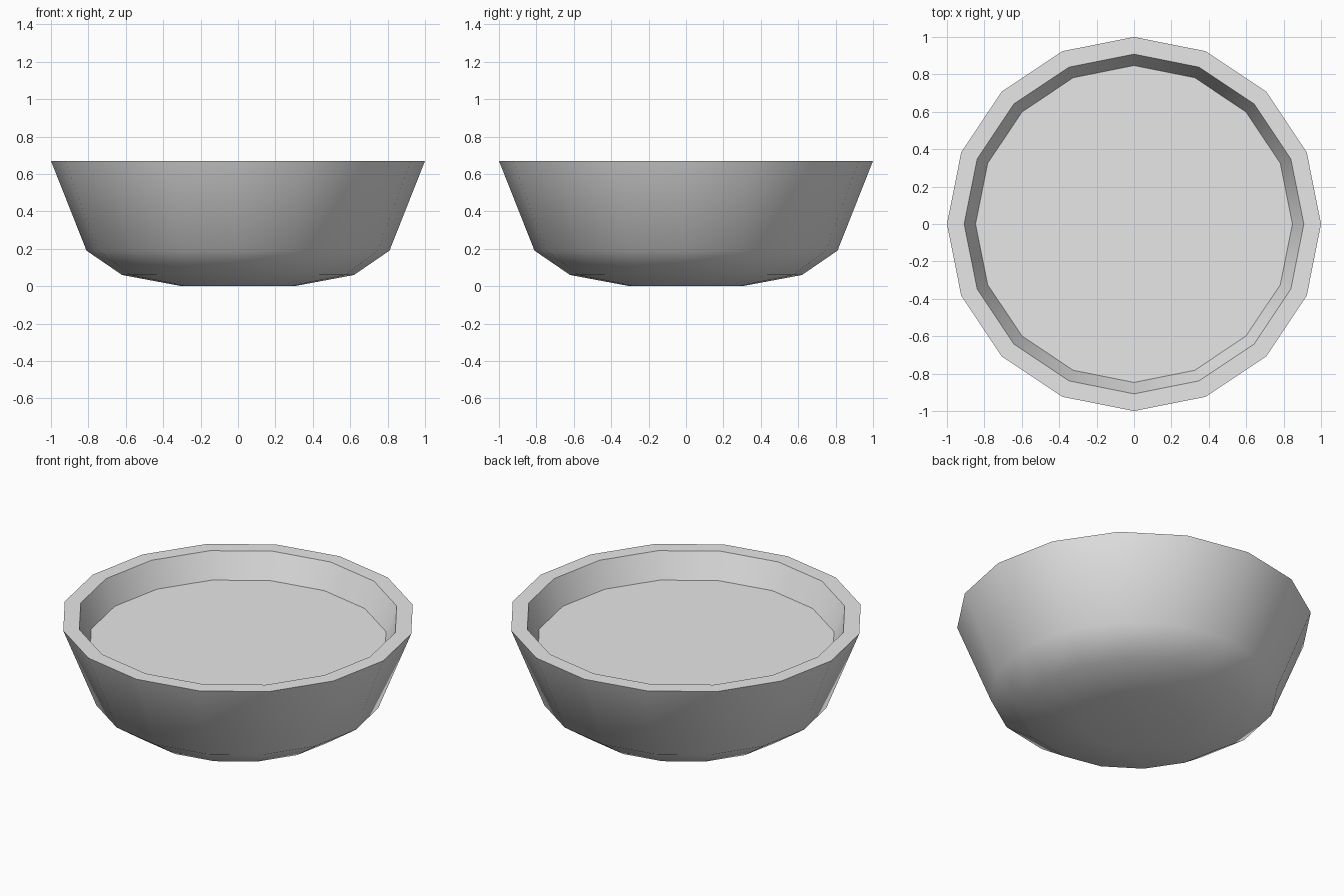
import bpy
import bmesh
from math import cos, sin, pi, radians

default = bpy.data.objects.get("Cube")
if default:
    bpy.data.objects.remove(default, do_unlink=True)

SIDES = 16

# Plain grey material
grey = bpy.data.materials.new("light_grey")
grey.use_nodes = True
colour = (0.8, 0.8, 0.8, 1.0)
grey.diffuse_color = colour
grey.node_tree.nodes["Principled BSDF"].inputs["Base Color"].default_value = colour


def lathe(name, profile, material):
    """Spin (radius, height) points about z, capping both ends."""
    bm = bmesh.new()
    rings = [[bm.verts.new((r * cos(2 * pi * i / SIDES), r * sin(2 * pi * i / SIDES), z))
              for i in range(SIDES)] for r, z in profile]
    for low, high in zip(rings, rings[1:]):
        for i in range(SIDES):
            j = (i + 1) % SIDES
            bm.faces.new((low[i], low[j], high[j], high[i]))
    bm.faces.new(rings[0][::-1])
    bm.faces.new(rings[-1])
    bmesh.ops.recalc_face_normals(bm, faces=bm.faces)
    mesh = bpy.data.meshes.new(name)
    bm.to_mesh(mesh)
    bm.free()
    mesh.materials.append(material)
    obj = bpy.data.objects.new(name, mesh)
    bpy.context.collection.objects.link(obj)
    bpy.ops.object.select_all(action='DESELECT')
    obj.select_set(True)
    bpy.context.view_layer.objects.active = obj
    bpy.ops.object.shade_smooth_by_angle(angle=radians(45))
    return obj


# Bowl: rounded base, flared wall, flat rim, shallow recess and level floor
lathe("bowl", [(0.30, 0.0), (0.62, 0.06), (0.81, 0.19), (1.0, 0.67),
               (0.908, 0.67), (0.847, 0.515)], grey)
